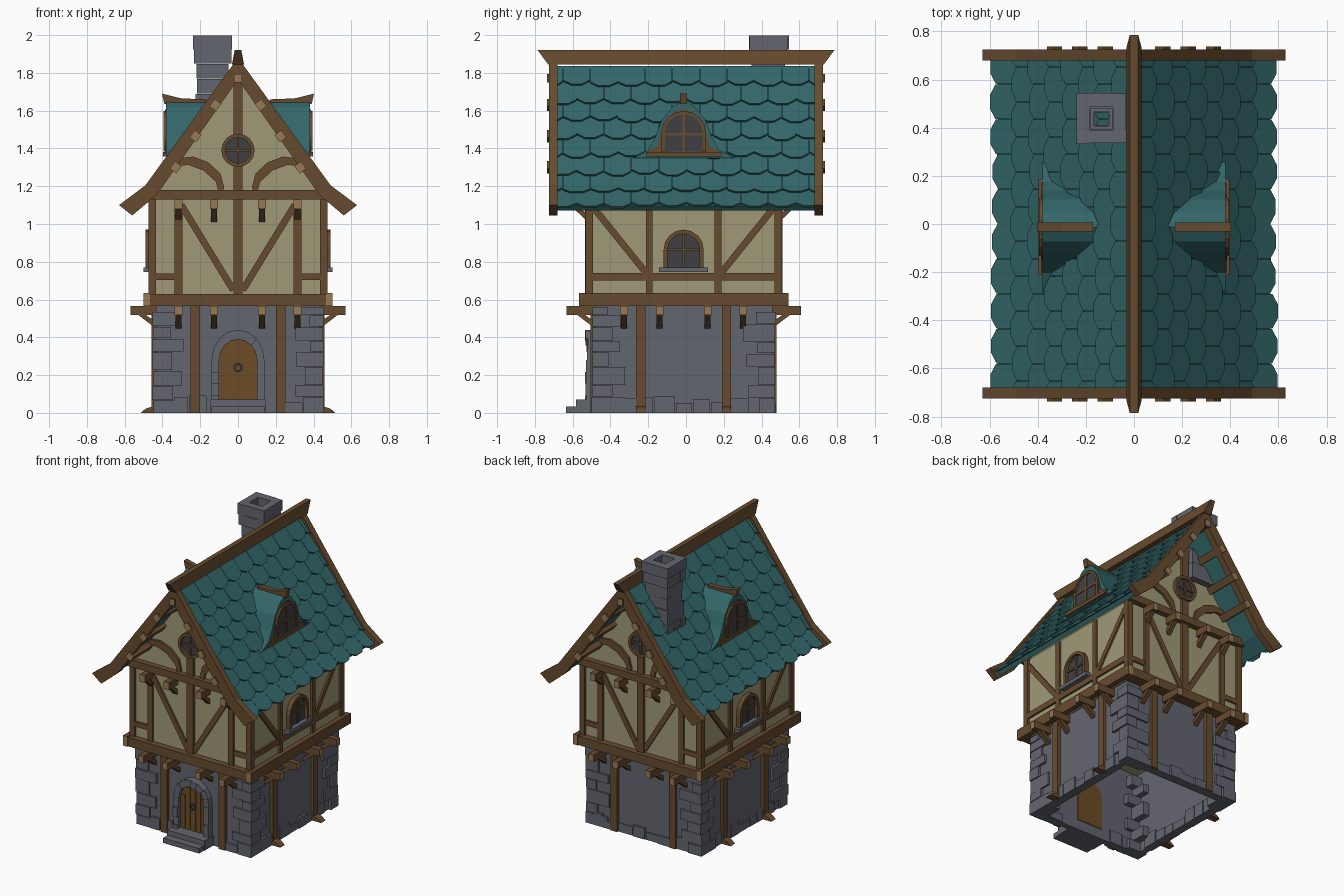
import bpy, bmesh, math, random
from mathutils import Vector

if "Cube" in bpy.data.objects:
    bpy.data.objects.remove(bpy.data.objects["Cube"])

random.seed(4)
Y0 = -0.0125  # centre of the house body in y


def mat(name, r, g, b):
    m = bpy.data.materials.new(name)
    m.diffuse_color = [((c / 255 + 0.055) / 1.055) ** 2.4 for c in (r, g, b)] + [1]
    m.use_nodes = True
    m.node_tree.nodes["Principled BSDF"].inputs["Base Color"].default_value = m.diffuse_color
    return m


STONE = mat("grey stone", 100, 102, 112)
PLASTER = mat("cream plaster", 160, 154, 119)
WOOD = mat("brown timber", 103, 75, 47)
END = mat("light cut timber", 152, 122, 86)
TEAL = mat("teal tile", 51, 103, 105)
GLASS = mat("dark glass", 64, 64, 68)
DOOR = mat("door plank", 108, 76, 38)


def finish(bm, name, *mats):
    bmesh.ops.recalc_face_normals(bm, faces=bm.faces[:])
    me = bpy.data.meshes.new(name)
    bm.to_mesh(me)
    bm.free()
    for m in mats:
        me.materials.append(m)
    ob = bpy.data.objects.new(name, me)
    bpy.context.collection.objects.link(ob)
    return ob


def prism(bm, pts, vec, cap=0):
    """Extrude a 3D polygon along vec; the two end faces get material 'cap'."""
    a = [bm.verts.new(p) for p in pts]
    b = [bm.verts.new(Vector(p) + vec) for p in pts]
    for f in (bm.faces.new(a), bm.faces.new(b[::-1])):
        f.material_index = cap
    for i in range(len(a)):
        j = (i + 1) % len(a)
        bm.faces.new((a[i], b[i], b[j], a[j]))


def wall(axis, sign, dist):
    """Map (along wall, height, outward) to a point in space."""
    if axis == "x":
        return lambda u, z, o: Vector((sign * (dist + o), u + Y0, z))
    return lambda u, z, o: Vector((u, Y0 + sign * (dist + o), z))


def shape(bm, W, poly, o0, o1, cap=0):
    prism(bm, [W(u, z, o0) for u, z in poly], W(0, 0, o1) - W(0, 0, o0), cap)


def rect(bm, W, u0, u1, z0, z1, o0, o1, cap=0):
    shape(bm, W, [(u0, z0), (u1, z0), (u1, z1), (u0, z1)], o0, o1, cap)


def timber(bm, W, p, q, w, o1=0.015):
    p, q = Vector(p), Vector(q)
    d = (q - p).normalized()
    n = Vector((-d.y, d.x)) * w / 2
    shape(bm, W, [p - n, q - n, q + n, p + n], -0.01, o1)


def side_profile(bm, W, u, w, poly):
    """Extrude an (outward, height) profile along the wall."""
    prism(bm, [W(u - w / 2, z, o) for o, z in poly], W(w, 0, 0) - W(0, 0, 0))


def band(bm, W, inner, outer, o0, o1, jitter=0.0):
    for i in range(len(inner) - 1):
        shape(bm, W, [inner[i], inner[i + 1], outer[i + 1], outer[i]], o0, o1 + random.random() * jitter)


def arch(w, z0, spring, top, n=8, jambs=1):
    left = [(-w, z0 + (spring - z0) * i / jambs) for i in range(jambs)]
    arc = [(-w * math.cos(math.pi * i / n), spring + (top - spring) * math.sin(math.pi * i / n)) for i in range(n + 1)]
    return left + arc + [(-u, z) for u, z in left[::-1]]


def circle(r, z, n=16):
    return [(r * math.cos(2 * math.pi * i / n), z + r * math.sin(2 * math.pi * i / n)) for i in range(n + 1)]


LOW = [wall("y", -1, .47), wall("y", 1, .47), wall("x", 1, .435), wall("x", -1, .435)]
UP = [wall("y", -1, .505), wall("y", 1, .505), wall("x", 1, .46), wall("x", -1, .46)]

# stone ground floor, open below
bm = bmesh.new()
for i, W in enumerate(LOW):
    h = .435 if i < 2 else .47
    rect(bm, W, -h, h, 0, .58, -.04, 0)
finish(bm, "ground_floor_walls", STONE)

# corner stones and base course
bm = bmesh.new()
for sx in (-1, 1):
    for sy in (-1, 1):
        z, k = 0, sx * sy > 0
        while z < .53:
            h = min(random.uniform(.06, .1), .565 - z)
            lx, ly = (.16, .09) if k else (.09, .16)
            lx, ly = lx + random.uniform(-.02, .02), ly + random.uniform(-.02, .02)
            ox, oy = .446 + random.random() * .008, .481 + random.random() * .008
            W = wall("y", sy, 0)
            a, b = sorted((sx * ox, sx * (ox - lx)))
            rect(bm, W, a, b, z, z + h - .004, oy - ly, oy)
            z, k = z + h, not k
for i, W in enumerate(LOW):
    u, h = -.34, .34
    while u < h:
        w = random.uniform(.06, .12)
        if not (i == 0 and u + w > -.13 and u < .13):
            rect(bm, W, u, u + w - .006, 0, random.uniform(.05, .1), -.05, random.uniform(.008, .016))
        u += w
finish(bm, "corner_and_base_stones", STONE)

# ground floor posts, joists with brackets, side feet
bm = bmesh.new()
for i, W in enumerate(LOW):
    for u in (-.227, .227):
        rect(bm, W, u - .025, u + .025, 0, .57, -.01, .022)
        if i > 1:
            side_profile(bm, W, u, .05, [(0, 0), (.08, 0), (.055, .022), (0, .04)])
    for u in (-.315, -.127, .127, .315):
        rect(bm, W, u - .02, u + .02, .517, .567, -.03, .15 if i < 2 else .135, 1)
        side_profile(bm, W, u, .032, [(-.01, .44), (-.01, .475), (.055, .52), (.095, .52)])
finish(bm, "ground_floor_timbers", WOOD, END)

# front door: planks, stone arch, ring handle, steps
F = LOW[0]
bm = bmesh.new()
shape(bm, F, arch(.1, .07, .28, .39, 12), -.045, .012)
for k in range(5):
    u = -.08 + .04 * k
    rect(bm, F, u - .0175, u + .0175, .07, .285 + .1 * math.sqrt(max(0, 1 - ((abs(u) + .0175) / .1) ** 2)), 0, .018)
finish(bm, "front_door", DOOR)
bm = bmesh.new()
band(bm, F, arch(.1, .03, .28, .39, 8, 4), arch(.14, .03, .28, .44, 8, 4), -.03, .035, .02)
rect(bm, F, -.145, .145, 0, .07, -.03, .1)
rect(bm, F, -.14, .14, 0, .035, .1, .152)
finish(bm, "door_arch_and_steps", STONE)
bm = bmesh.new()
band(bm, F, circle(.014, .24, 10), circle(.025, .24, 10), .015, .028)
finish(bm, "door_ring", GLASS)

# plastered upper floor and gable
bm = bmesh.new()
shape(bm, wall("y", -1, 0), [(-.46, .575), (.46, .575), (.46, 1.14), (0, 1.79), (-.46, 1.14)], -.505, .505)
finish(bm, "upper_floor_walls", PLASTER)

# upper floor timber frame
bm = bmesh.new()
for W in UP[:2]:
    rect(bm, W, -.465, .465, .567, .63, -.03, .045)
    rect(bm, W, -.475, .475, 1.13, 1.18, -.03, .04)
    for s in (-1, 1):
        timber(bm, W, (s * .455, .63), (s * .455, 1.13), .04)
        timber(bm, W, (s * .315, .63), (s * .315, 1.13), .04)
        timber(bm, W, (s * .315, .72), (s * .455, .72), .035, .012)
        timber(bm, W, (s * .3, 1.1), (s * .025, .65), .035, .012)
        curve = [(.34, 1.325), (.25, 1.335), (.17, 1.305), (.105, 1.245), (.085, 1.17)]
        inn = [(s * (u + .012), z - .022) for u, z in curve]
        out = [(s * (u - .012), z + .022) for u, z in curve]
        band(bm, W, inn, out, -.01, .015)
    timber(bm, W, (0, .63), (0, 1.31), .05, .018)
    timber(bm, W, (0, 1.46), (0, 1.78), .05, .018)
    for u in (-.315, -.127, .127, .315):
        rect(bm, W, u - .02, u + .02, 1.08, 1.13, -.03, .1, 1)
        side_profile(bm, W, u, .032, [(-.01, 1.0), (-.01, 1.04), (.045, 1.085), (.08, 1.085)])
for W in UP[2:]:
    rect(bm, W, -.5, .5, .7, .74, -.01, .014)
    for s in (-1, 1):
        timber(bm, W, (s * .5, .63), (s * .5, 1.13), .04)
        timber(bm, W, (s * .182, .63), (s * .182, 1.13), .035)
        timber(bm, W, (s * .48, 1.09), (s * .19, .73), .035, .012)
for s in (-1, 1):  # side sill beams with cut ends showing
    a, b = sorted((s * .465, s * .5))
    rect(bm, wall("y", 1, 0), a, b, .565, .636, -.555, .555, 1)
finish(bm, "upper_floor_timbers", WOOD, END)

# windows: round in the gables, arched on the sides and in the dormers
frame, glass, sill = bmesh.new(), bmesh.new(), bmesh.new()
for W in UP[:2]:
    shape(glass, W, circle(.075, 1.39)[:-1], -.01, .008)
    band(frame, W, circle(.068, 1.39), circle(.088, 1.39), -.01, .028)
    timber(frame, W, (-.07, 1.39), (.07, 1.39), .012, .016)
    timber(frame, W, (0, 1.32), (0, 1.46), .012, .016)
for W in UP[2:]:
    shape(glass, W, arch(.09, .76, .865, .955), -.01, .008)
    band(frame, W, arch(.085, .76, .865, .948), arch(.106, .76, .865, .97), -.01, .03)
    timber(frame, W, (-.088, .865), (.088, .865), .012, .016)
    timber(frame, W, (0, .76), (0, .95), .012, .016)
    rect(sill, W, -.13, .13, .745, .77, -.01, .04)
finish(sill, "window_sills", STONE)

# dormers on both slopes
shell, ridge = bmesh.new(), bmesh.new()
half = [(.27, 1.35), (.19, 1.39), (.15, 1.46), (.115, 1.55), (.06, 1.62)]
inner = [(.2, 1.36), (.2, 1.38), (.135, 1.41), (.118, 1.49), (.09, 1.555), (.045, 1.595)]
for s in (-1, 1):
    W = wall("x", s, .38)
    shape(shell, W, half + [(0, 1.655)] + [(-u, z) for u, z in half[::-1]], -.25, 0)
    shape(frame, W, inner + [(0, 1.607)] + [(-u, z) for u, z in inner[::-1]], -.02, .006)
    shape(glass, W, arch(.1, 1.385, 1.485, 1.583), -.01, .008)
    band(frame, W, arch(.1, 1.385, 1.485, 1.58), arch(.118, 1.385, 1.485, 1.598), -.01, .014)
    rect(frame, W, -.2, .2, 1.358, 1.382, -.02, .016)
    timber(frame, W, (-.1, 1.475), (.1, 1.475), .013, .013)
    timber(frame, W, (0, 1.385), (0, 1.58), .013, .013)
    side_profile(ridge, W, 0, .036, [(-.21, 1.63), (-.09, 1.635), (.01, 1.635), (.022, 1.69), (-.08, 1.665), (-.21, 1.66)])
finish(shell, "dormer_roofs", TEAL)
finish(ridge, "dormer_ridges", WOOD)
finish(frame, "window_frames", WOOD)
finish(glass, "window_panes", GLASS)

# roof deck and tiles on a slope that flares at the eaves
K = [Vector((0, 1.835)), Vector((.48, 1.175)), Vector((.565, 1.095))]
L1, L2 = (K[1] - K[0]).length, (K[2] - K[1]).length


def slope(s):
    k = 0 if s < L1 else 1
    d = (K[k + 1] - K[k]).normalized()
    return K[k] + d * (s - L1 * k), Vector((-d.y, d.x))


bm = bmesh.new()
deck = [(0, 1.835), (.48, 1.175), (.565, 1.095), (.545, 1.072), (.458, 1.152), (0, 1.782)]
ROWS, WIDTH = 8, .145
step = (L1 + L2) / ROWS
for sx in (-1, 1):
    prism(bm, [(sx * x, -.69, z) for x, z in deck], Vector((0, 1.38, 0)))
    for r in range(ROWS):
        s0, s1 = r * step, (r + 1) * step + .02
        for c in range(-6, 7):
            yc = (c + .5 * (r % 2)) * WIDTH
            e = s1 + random.uniform(-.008, .008)
            h = WIDTH / 2 - .001
            out = [(-h, s0), (h, s0), (h, e - .028), (.4 * h, e), (-.4 * h, e), (-h, e - .028)]
            if abs(yc) - h > .66:
                continue
            pts = []
            for y, s in out:
                p, n = slope(s)
                p = p + n * (.004 + .016 * (s - s0) / (s1 - s0))
                pts.append((sx * p.x, max(-.685, min(.685, yc + y)), p.y))
            n = slope(s0)[1] * -.014
            prism(bm, pts, Vector((sx * n.x, 0, n.y)))
finish(bm, "roof_tiles", TEAL)

# bargeboards and purlins
bm = bmesh.new()
board = [(0, 1.88), (.49, 1.205), (.63, 1.1), (.56, 1.045), (.43, 1.155), (0, 1.765)]
for sx in (-1, 1):
    for y in (-.725, .68):
        prism(bm, [(sx * x, y, z) for x, z in board], Vector((0, .045, 0)))
finish(bm, "bargeboards", WOOD)
bm = bmesh.new()
a, b = Vector((.588, -.809)) * .024, Vector((.809, .588)) * .022
for sx in (-1, 1):
    for x, z in ((.12, 1.63), (.225, 1.465), (.33, 1.3)):
        c = Vector((x, z))
        q = [c - a - b, c + a - b, c + a + b, c - a + b]
        prism(bm, [(sx * p.x, -.737, p.y) for p in q], Vector((0, 1.474, 0)), 1)
prism(bm, [(x, -.737, z) for x, z in ((-.02, 1.75), (.02, 1.75), (.02, 1.795), (-.02, 1.795))], Vector((0, 1.474, 0)), 1)
finish(bm, "purlins", WOOD, END)

# ridge beam with flared, tapered ends
bm = bmesh.new()
prism(bm, [(-.032, y, z) for y, z in ((-.73, 1.845), (.73, 1.845), (.785, 1.92), (-.785, 1.92))], Vector((.064, 0, 0)))
for v in bm.verts:
    if v.co.z > 1.9:
        v.co.x *= .55
finish(bm, "ridge_beam", WOOD)

# hollow stone chimney, narrow in the middle
bm = bmesh.new()
for i, (z0, z1, h) in enumerate([(1.48, 1.59, .1), (1.59, 1.69, .09), (1.69, 1.77, .082), (1.77, 1.85, .086),
                                 (1.85, 1.925, .098), (1.925, 2.0, .104)]):
    t = .055
    for k in range(4):  # pinwheel of four stones, direction alternating per course
        ang = k * math.pi / 2
        ca, sa = round(math.cos(ang)), round(math.sin(ang))
        j = random.uniform(-.004, .004)
        m = 1 if i % 2 else -1
        q = [(-h * m, h - t), ((h - t) * m, h - t), ((h - t) * m, h + j), (-h * m, h + j)]
        prism(bm, [(-.135 + x * ca - y * sa, .437 + x * sa + y * ca, z0) for x, y in q], Vector((0, 0, z1 - z0 - .002)))
finish(bm, "chimney", STONE)
